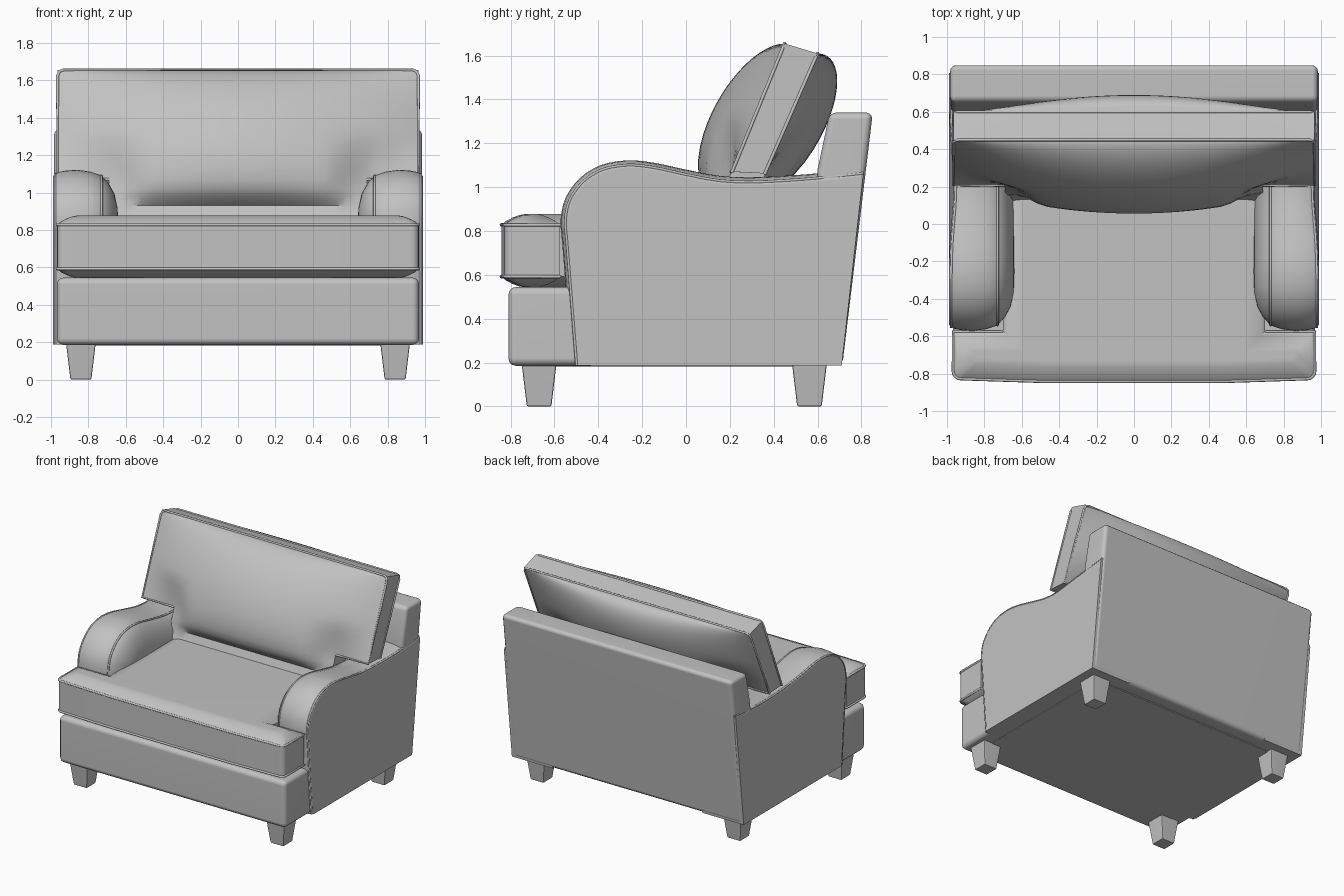
import bpy, bmesh, math
from mathutils import Vector

if "Cube" in bpy.data.objects:
    bpy.data.objects.remove(bpy.data.objects["Cube"])

fabric = bpy.data.materials.new("grey fabric")
fabric.diffuse_color = (0.54, 0.54, 0.54, 1)
fabric.use_nodes = True
fabric.node_tree.nodes["Principled BSDF"].inputs["Base Color"].default_value = fabric.diffuse_color


def finish(bm, name, bevel=0.0, limit=35, segments=3):
    """Round the sharp edges, then turn the bmesh into a smooth shaded object."""
    bmesh.ops.recalc_face_normals(bm, faces=bm.faces)
    if bevel:
        sharp = [e for e in bm.edges if e.is_manifold
                 and e.calc_face_angle(0) > math.radians(limit)]
        bmesh.ops.bevel(bm, geom=sharp, offset=bevel, segments=segments,
                        profile=0.5, affect='EDGES', clamp_overlap=True)
    me = bpy.data.meshes.new(name)
    bm.to_mesh(me)
    bm.free()
    me.materials.append(fabric)
    ob = bpy.data.objects.new(name, me)
    bpy.context.collection.objects.link(ob)
    bpy.ops.object.select_all(action='DESELECT')
    ob.select_set(True)
    bpy.context.view_layer.objects.active = ob
    bpy.ops.object.shade_smooth_by_angle(angle=math.radians(40))
    wn = ob.modifiers.new("soft normals", 'WEIGHTED_NORMAL')
    wn.keep_sharp = True
    return ob


def prism(points, offset):
    """Closed outline extruded along an offset vector."""
    bm = bmesh.new()
    face = bm.faces.new([bm.verts.new(p) for p in points])
    ext = bmesh.ops.extrude_face_region(bm, geom=[face])
    bmesh.ops.translate(bm, vec=offset,
                        verts=[g for g in ext["geom"] if isinstance(g, bmesh.types.BMVert)])
    return bm


def loft(rings):
    """Closed rings of equal length joined into a capped solid."""
    bm = bmesh.new()
    rings = [[bm.verts.new(p) for p in ring] for ring in rings]
    for r0, r1 in zip(rings, rings[1:]):
        for i in range(len(r0)):
            j = (i + 1) % len(r0)
            bm.faces.new((r0[i], r0[j], r1[j], r1[i]))
    bm.faces.new(rings[0])
    bm.faces.new(rings[-1])
    return bm


def box(name, x, y0, y1, z0, z1, bevel):
    pts = [(-x, y0, z0), (x, y0, z0), (x, y1, z0), (-x, y1, z0)]
    return finish(prism(pts, (0, 0, z1 - z0)), name, bevel)


def piping(name, points, cyclic=False, radius=0.008):
    """Thin welt cord along a seam."""
    cu = bpy.data.curves.new(name, 'CURVE')
    cu.dimensions = '3D'
    cu.bevel_depth = radius
    cu.bevel_resolution = 2
    sp = cu.splines.new('POLY')
    sp.points.add(len(points) - 1)
    for p, co in zip(sp.points, points):
        p.co = (*co, 1)
    sp.use_cyclic_u = cyclic
    cu.materials.append(fabric)
    ob = bpy.data.objects.new(name, cu)
    bpy.context.collection.objects.link(ob)
    bpy.ops.object.select_all(action='DESELECT')
    ob.select_set(True)
    bpy.context.view_layer.objects.active = ob
    bpy.ops.object.convert(target='MESH')
    bpy.ops.object.shade_smooth_by_angle(angle=math.radians(60))


# Base: front rail, inner frame and dust cover underneath
box("front_rail", 0.968, -0.81, -0.40, 0.185, 0.545, 0.035)
box("base_frame", 0.90, -0.50, 0.68, 0.19, 0.60, 0.01)
box("dust_cover", 0.85, -0.62, 0.60, 0.182, 0.20, 0.005)

# Back frame: leaning slab, full width
back = [(0.58, 0.187), (0.713, 0.187), (0.852, 1.34), (0.655, 1.34), (0.60, 1.08)]
finish(prism([(-0.983, y, z) for y, z in back], (1.966, 0, 0)), "back_frame", 0.03, 25)

# Arms: side profile lofted across the width with a rounded top
key = [(-0.52, 0.187), (-0.545, 0.5), (-0.565, 0.75), (-0.572, 0.85), (-0.55, 0.95),
       (-0.485, 1.04), (-0.39, 1.10), (-0.27, 1.122), (-0.15, 1.112), (0, 1.08),
       (0.15, 1.052), (0.3, 1.045), (0.5, 1.055), (0.65, 1.068), (0.81, 1.085)]
key = [Vector(p) for p in key]
ext = [2 * key[0] - key[1]] + key + [2 * key[-1] - key[-2]]
profile = []
for a, b, c, d in zip(ext, ext[1:], ext[2:], ext[3:]):      # smooth the profile
    for t in (0, 0.33, 0.67):
        profile.append(0.5 * (2 * b + (c - a) * t + (2 * a - 5 * b + 4 * c - d) * t * t
                              + (3 * b - a - 3 * c + d) * t ** 3))
profile.append(key[-1])


def arm_slice(side, x, inset):
    out = []
    n = len(profile)
    for i, p in enumerate(profile):
        tan = (profile[min(i + 1, n - 1)] - profile[max(i - 1, 0)]).normalized()
        q = p + Vector((tan.y, -tan.x)) * inset
        if i == 0:
            q.y = 0.187
        q.x = min(q.x, 0.71 + 0.113 * (q.y - 0.187))
        waist = 0.025 * math.exp(-((q.x - 0.2) / 0.25) ** 2) if x > 0.9 else 0
        out.append((side * (x - waist), q.x, q.y))
    return out


slices = [(0.64, 0.26), (0.645, 0.2), (0.66, 0.13), (0.69, 0.075), (0.73, 0.03),
          (0.79, 0.01), (0.86, 0), (0.92, 0.004), (0.96, 0.012), (0.98, 0.022), (0.99, 0.036)]
for side, label in ((-1, "left"), (1, "right")):
    finish(loft([arm_slice(side, x, d) + [(side * x, 0.71, 0.187)] for x, d in slices]),
           label + "_arm")
    piping(label + "_arm_inner_piping", arm_slice(side, 0.73, 0.032)[3:-6], radius=0.007)
    piping(label + "_arm_outer_piping", arm_slice(side, 0.978, 0.022), radius=0.007)


# Seat cushion: T shaped boxed cushion with crowned top and bottom
def seat_ring(inset, z):
    r = 0.04
    x, y = 0.967 - inset, -0.828 + inset
    half = [(0.5, y - 0.014)]
    for i in range(5):                                     # rounded front corner
        a = math.pi / 2 * i / 4
        half.append((x - r + r * math.sin(a), y + r - r * math.cos(a)))
    half += [(x, -0.575 - inset), (0.70 - inset, -0.575 - inset), (0.70 - inset, 0.45 - inset)]
    return [(px, py, z) for px, py in half] + [(-px, py, z) for px, py in reversed(half)]


crown = [(0, 0.118), (0.02, 0.135), (0.05, 0.151), (0.08, 0.162), (0.11, 0.168)]
finish(loft([seat_ring(d, 0.71 - h) for d, h in reversed(crown)]
            + [seat_ring(d, 0.71 + h) for d, h in crown]), "seat_cushion")
for label, z in (("bottom", 0.592), ("top", 0.828)):
    ring = seat_ring(0, z)
    piping("seat_" + label + "_piping", ring[10:] + ring[:8])

# Back cushion: T shaped, leaning, domed front and back
W, NECK, Z0, ZN, Z1 = 0.965, 0.69, 0.84, 1.07, 1.655


def clamp(v):
    return max(0.0, min(1.0, v))


def place(x, z, rear):
    t = clamp((z - 0.95) / (Z1 - 0.95))
    bulge = 0.205 * (1 - (x / W) ** 2) * math.sqrt(4 * t * (1 - t))
    # pulled in around the notch over each arm
    bulge *= 1 - clamp((abs(x) - 0.5) / 0.2) * (1 - clamp((z - ZN) / 0.25))
    if rear:
        return Vector((x, 0.36 + (z - 1.07) * 0.41 + 0.9 * bulge, z - 0.045 * t))
    return Vector((x, 0.21 + (z - 1.07) * 0.41 - bulge, z))


half = [NECK * i / 12 for i in range(13)] + [NECK + (W - NECK) * i / 6 for i in range(1, 7)]
xs = [-x for x in reversed(half[1:])] + half
zs = [Z0 + (ZN - Z0) * i / 5 for i in range(5)] + \
     [ZN + (Z1 - ZN) * math.sin(math.pi / 2 * i / 16) for i in range(17)]
bm = bmesh.new()
grid = [[bm.verts.new((x, 0, z)) for x in xs] for z in zs]
for j in range(len(zs) - 1):
    for i in range(len(xs) - 1):
        if zs[j] > ZN - 0.001 or max(abs(xs[i]), abs(xs[i + 1])) < NECK + 0.001:
            bm.faces.new((grid[j][i], grid[j][i + 1], grid[j + 1][i + 1], grid[j + 1][i]))
bmesh.ops.delete(bm, geom=[v for v in bm.verts if not v.link_faces], context='VERTS')
front = list(bm.verts)
ext = bmesh.ops.extrude_face_region(bm, geom=list(bm.faces))
rear = [g for g in ext["geom"] if isinstance(g, bmesh.types.BMVert)]
for verts, is_rear in ((front, False), (rear, True)):
    for v in verts:
        v.co = place(v.co.x, v.co.z, is_rear)
finish(bm, "back_cushion")
for is_rear, label in ((False, "front"), (True, "rear")):
    path = [(-NECK, ZN), (-W, ZN), (-W, Z1 - 0.03), (-W + 0.01, Z1 - 0.008), (-W + 0.03, Z1),
            (W - 0.03, Z1), (W - 0.01, Z1 - 0.008), (W, Z1 - 0.03), (W, ZN), (NECK, ZN)]
    piping("back_cushion_" + label + "_piping", [place(x, z, is_rear) for x, z in path])

# Legs: square, tapering to the floor
for side, label in ((-1, "left"), (1, "right")):
    for y, row in ((-0.67, "front"), (0.563, "back")):
        bm = bmesh.new()
        bmesh.ops.create_cube(bm, size=1)
        for v in bm.verts:
            w = 0.16 if v.co.z > 0 else 0.112
            v.co = (side * 0.84 + v.co.x * w, y + v.co.y * w, 0.2 if v.co.z > 0 else 0)
        finish(bm, row + "_" + label + "_leg", 0.008, segments=2)
